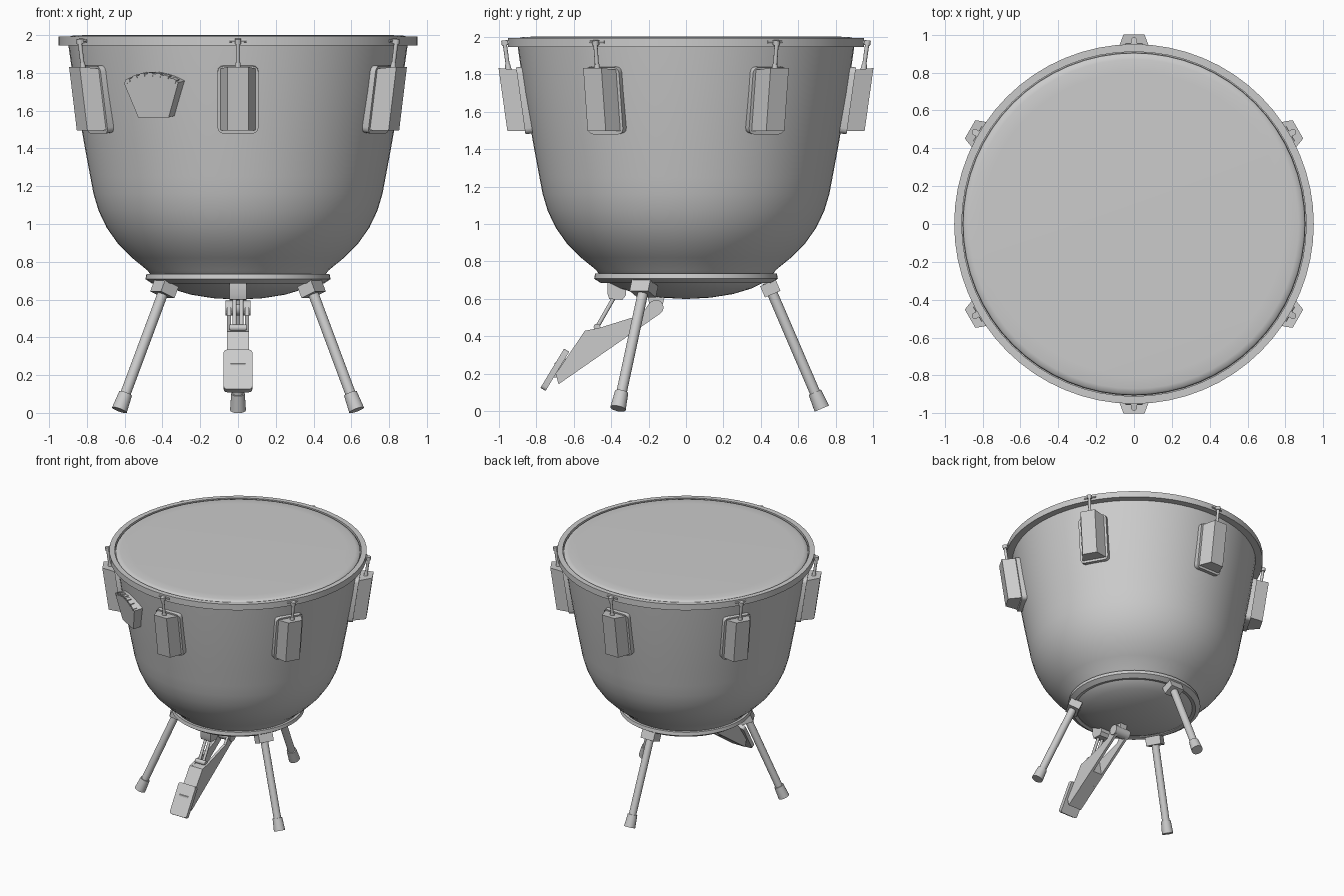
import bpy, bmesh, math
from mathutils import Matrix, Vector

if "Cube" in bpy.data.objects:
    bpy.data.objects.remove(bpy.data.objects["Cube"])

I = Matrix.Identity(4)
rotz = lambda deg: Matrix.Rotation(math.radians(deg), 4, 'Z')
tilt = Matrix.Rotation(math.radians(8), 4, 'X')


def finish(name, bm, M=I, sharp=32):
    """Transform, smooth by angle and link one part."""
    bmesh.ops.remove_doubles(bm, verts=bm.verts, dist=1e-5)
    bmesh.ops.transform(bm, matrix=M, verts=bm.verts)
    bmesh.ops.recalc_face_normals(bm, faces=bm.faces)
    for f in bm.faces:
        f.smooth = True
    for e in bm.edges:
        e.smooth = e.calc_face_angle(0) < math.radians(sharp)
    me = bpy.data.meshes.new(name)
    bm.to_mesh(me)
    bm.free()
    ob = bpy.data.objects.new(name, me)
    bpy.context.collection.objects.link(ob)
    return ob


def lathe(name, prof, n=64, closed=False):
    bm = bmesh.new()
    vs = [bm.verts.new((r, 0, z)) for r, z in prof]
    pairs = list(zip(vs, vs[1:])) + ([(vs[-1], vs[0])] if closed else [])
    es = [bm.edges.new(p) for p in pairs]
    bmesh.ops.spin(bm, geom=vs + es, cent=(0, 0, 0), axis=(0, 0, 1),
                   angle=math.tau, steps=n, use_merge=True)
    return finish(name, bm)


def loft(name, a, b, M=I, bevel=0):
    """Solid between two matching outlines."""
    bm = bmesh.new()
    va, vb = [bm.verts.new(p) for p in a], [bm.verts.new(p) for p in b]
    n = len(a)
    bm.faces.new(va)
    bm.faces.new(vb[::-1])
    for i in range(n):
        bm.faces.new((va[i], vb[i], vb[(i + 1) % n], va[(i + 1) % n]))
    if bevel:
        bmesh.ops.bevel(bm, geom=[e for e in bm.edges if (e.verts[0] in va) != (e.verts[1] in va)],
                        offset=bevel, segments=3, profile=0.5, affect='EDGES')
    return finish(name, bm, M)


def side_prism(name, yz, x0, x1, M=I, bevel=0):
    return loft(name, [(x0, y, z) for y, z in yz], [(x1, y, z) for y, z in yz], M, bevel)


def face_prism(name, xz, y0, y1, M=I, bevel=0):
    return loft(name, [(x, y0, z) for x, z in xz], [(x, y1, z) for x, z in xz], M, bevel)


def rect(w, z0, z1):
    return [(-w, z0), (w, z0), (w, z1), (-w, z1)]


def rod(name, p, q, r1, r2=None, n=20, M=I):
    p, q = Vector(p), Vector(q)
    d = q - p
    T = Matrix.Translation((p + q) / 2) @ d.to_track_quat('Z', 'Y').to_matrix().to_4x4()
    bm = bmesh.new()
    bmesh.ops.create_cone(bm, cap_ends=True, segments=n, radius1=r1,
                          radius2=r1 if r2 is None else r2, depth=d.length)
    return finish(name, bm, M @ T)


# Bowl, hoop, drum head and base ring
lathe("bowl", [(0.9, 1.96), (0.863, 1.7), (0.81, 1.4), (0.782, 1.25), (0.765, 1.16), (0.738, 1.07),
               (0.695, 0.98), (0.635, 0.895), (0.56, 0.82), (0.48, 0.755), (0.44, 0.7),
               (0.35, 0.656), (0.25, 0.626), (0.13, 0.607), (0, 0.6)])
lathe("hoop", [(0.89, 1.945), (0.95, 1.945), (0.95, 1.993), (0.91, 1.993), (0.91, 1.96), (0.89, 1.96)],
      closed=True)
lathe("drum_head", [(0, 2.0), (0.8, 2.0), (0.87, 1.998), (0.893, 1.992), (0.903, 1.982), (0.906, 1.955)])
lathe("base_ring", [(0.44, 0.735), (0.485, 0.735), (0.49, 0.708), (0.455, 0.685), (0.43, 0.69)], closed=True)

# Six tuning lugs with rods and hoop claws
for i in range(6):
    R = rotz(60 * i)
    L = R @ Matrix.Translation((0, -0.86, 1.66)) @ tilt
    face_prism(f"lug_plate_{i}", rect(0.108, -0.18, 0.18), 0.035, -0.022, L, 0.03)
    inner = [(x, -0.015, z) for x, z in rect(0.094, -0.163, 0.166)]
    outer = [(x, -0.115, z) for x, z in rect(0.056, -0.15, 0.19)]
    loft(f"lug_body_{i}", inner, outer, L)
    rod(f"lug_sleeve_{i}", (0, -0.064, 0.15), (0, -0.064, 0.205), 0.02, 0.013, 12, L)
    rod(f"tuning_rod_{i}", (0, -0.064, 0.19), (0, -0.064, 0.32), 0.011, n=12, M=L)
    rod(f"rod_head_{i}", (0, -0.064, 0.305), (0, -0.064, 0.332), 0.017, n=12, M=L)
    face_prism(f"claw_{i}", rect(0.016, 1.957, 1.98), -0.93, -0.968, R)
    rod(f"claw_pin_{i}", (-0.045, -0.948, 1.97), (0.045, -0.948, 1.97), 0.008, n=8, M=R)

# Tuning gauge: fan-shaped plate with pegs along the arc
G = rotz(-30) @ Matrix.Translation((0, -0.86, 1.67)) @ tilt
arc = [(0.314 * math.sin(t), 0.314 * math.cos(t) - 0.18)
       for t in [math.radians(-32 + 64 * k / 12) for k in range(13)]]
face_prism("tuning_gauge", arc + [(0.093, -0.1), (-0.093, -0.1)], 0.03, -0.05, G)
for k in range(7):
    a = Matrix.Translation((0, 0, -0.18)) @ Matrix.Rotation(math.radians(-27 + 9 * k), 4, 'Y')
    face_prism(f"gauge_peg_{k}", rect(0.014, 0.3, 0.32), -0.02, -0.054, G @ a)

# Three legs with sockets and rubber feet (built pointing to +y)
top, foot = Vector((0, 0.435, 0.69)), Vector((0, 0.725, 0.015))
d = (foot - top).normalized()
for i in range(3):
    R = rotz(120 * i)
    rod(f"leg_{i}", top, foot, 0.028, M=R)
    rod(f"leg_foot_{i}", foot - d * 0.095, foot, 0.036, 0.042, M=R)
    S = R @ Matrix.Translation(top + d * 0.035) @ Matrix.Rotation(math.atan2(d.y, -d.z), 4, 'X')
    face_prism(f"leg_socket_{i}", rect(0.057, -0.035, 0.03), -0.045, 0.045, S)

# Pedal: side cheeks, solid toe end and foot plate
cheek = [(-0.695, 0.2), (-0.68, 0.145), (-0.14, 0.52), (-0.13, 0.585), (-0.19, 0.585),
         (-0.24, 0.515), (-0.465, 0.445), (-0.54, 0.43)]
for s, side in ((-1, "left"), (1, "right")):
    side_prism(f"pedal_cheek_{side}", cheek, s * 0.038, s * 0.058)
side_prism("pedal_core", [(-0.695, 0.2), (-0.68, 0.145), (-0.42, 0.326), (-0.44, 0.44), (-0.54, 0.43)],
           -0.04, 0.04)
P = Matrix.Translation((-0.0, -0.7, 0.222)) @ Matrix.Rotation(math.radians(-31), 4, 'X')
face_prism("pedal_foot_plate", rect(0.076, -0.122, 0.122), -0.016, 0.016, P, 0.018)
side_prism("pedal_plate_mount", [(-0.7, 0.26), (-0.72, 0.18), (-0.66, 0.18), (-0.62, 0.29)], -0.04, 0.04)

# Pedal pivot, hanger and connecting link
rod("pedal_pivot", (-0.066, -0.16, 0.555), (0.066, -0.16, 0.555), 0.04)
side_prism("pivot_hanger", [(-0.19, 0.55), (-0.13, 0.55), (-0.11, 0.625), (-0.21, 0.635)], -0.03, 0.03)
side_prism("link_bracket", [(-0.41, 0.6), (-0.34, 0.595), (-0.32, 0.62), (-0.32, 0.68), (-0.42, 0.69), (-0.42, 0.63)],
           -0.045, 0.045)
for x in (-0.018, 0.018):
    rod("pedal_link", (x, -0.48, 0.44), (x, -0.38, 0.615), 0.011, n=12)
rod("link_pin", (-0.045, -0.475, 0.45), (0.045, -0.475, 0.45), 0.018, n=12)
